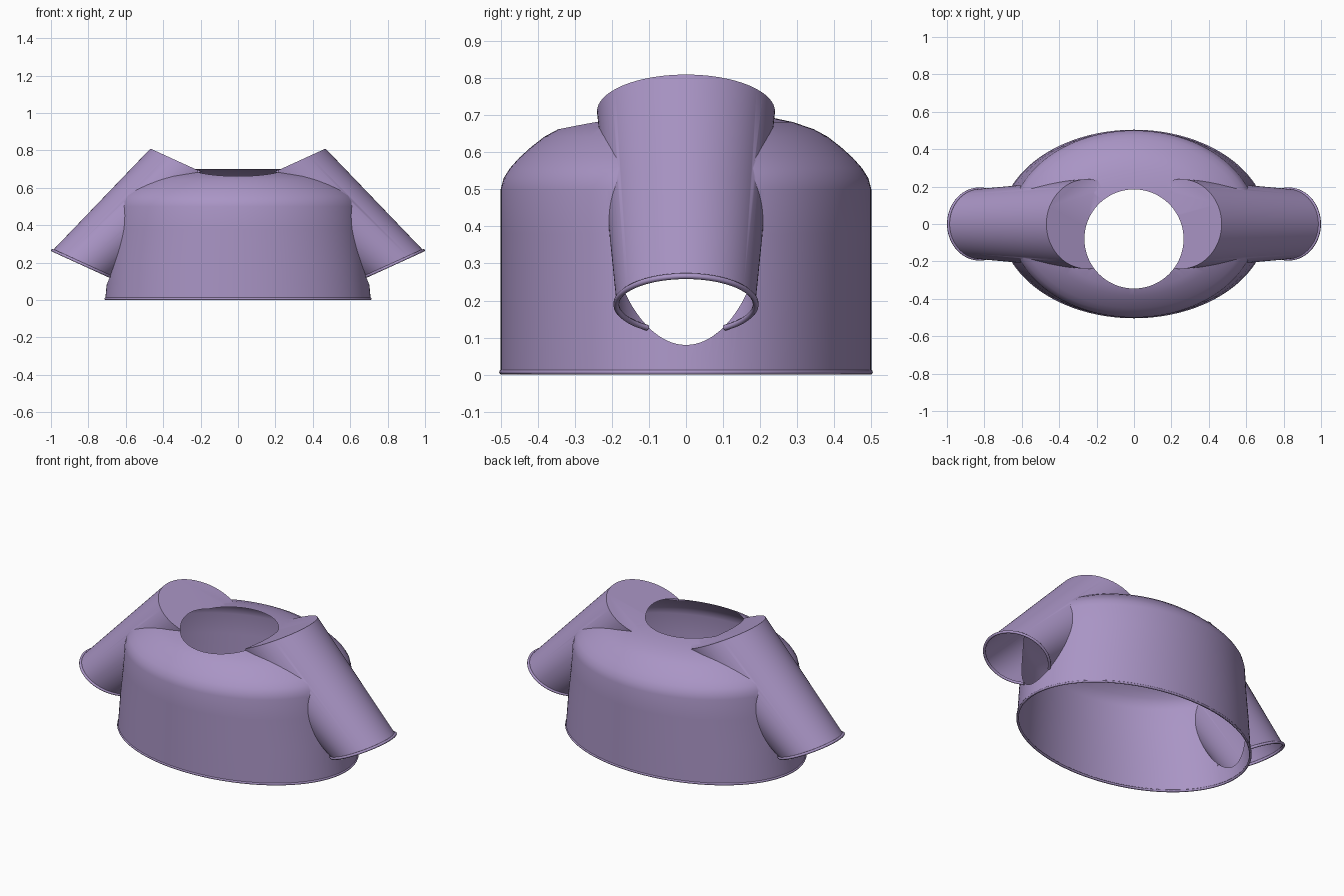
import bpy, bmesh, math
from mathutils import Vector

if "Cube" in bpy.data.objects:
    bpy.data.objects.remove(bpy.data.objects["Cube"])

fabric = bpy.data.materials.new("purple_fabric")
fabric.diffuse_color = (0.40, 0.30, 0.56, 1)
fabric.use_nodes = True
fabric.node_tree.nodes["Principled BSDF"].inputs["Base Color"].default_value = fabric.diffuse_color
SEG = 128

# body cross-sections: x half, y half, z
PROFILE = [(.71, .5, 0), (.692, .5, .2), (.67, .5, .38), (.66, .5, .5), (.653, .492, .53),
           (.637, .475, .557), (.605, .45, .585), (.56, .418, .614), (.51, .382, .642),
           (.465, .345, .662), (.39, .29, .681), (.31, .23, .694), (.2, .15, .705), (.08, .06, .71)]


def loft(name, rings, open_start=False, open_end=False, open_bands=()):
    """Closed solid through rings; material slot 1 marks faces removed later."""
    bm = bmesh.new()
    loops = [[bm.verts.new(p) for p in ring] for ring in rings]
    n = len(rings[0])
    for k, (a, b) in enumerate(zip(loops, loops[1:])):
        for i in range(n):
            j = (i + 1) % n
            f = bm.faces.new((a[i], a[j], b[j], b[i]))
            f.material_index = int(k in open_bands)
    bm.faces.new(loops[0][::-1]).material_index = int(open_start)
    bm.faces.new(loops[-1]).material_index = int(open_end)
    bmesh.ops.recalc_face_normals(bm, faces=bm.faces)
    me = bpy.data.meshes.new(name)
    bm.to_mesh(me)
    bm.free()
    me.materials.append(fabric)
    me.materials.append(fabric)
    ob = bpy.data.objects.new(name, me)
    bpy.context.collection.objects.link(ob)
    return ob


def angles(n):
    return [2 * math.pi * i / n for i in range(n)]


def ellipse(a, b, z, cy=0, n=SEG):
    return [Vector((a * math.cos(t), cy + b * math.sin(t), z)) for t in angles(n)]


def sleeve_ring(side, t, grow=0, n=96):
    """Tilted ring; t = 0 at the shoulder, 1 at the cuff."""
    cx, cz = .25 + .575 * t, .71 - .52 * t
    ru, rv = .24 - .058 * t + grow, .24 - .053 * t + grow
    return [Vector((side * (cx + ru * .91 * math.cos(a)), rv * math.sin(a),
                    cz + ru * .415 * math.cos(a))) for a in angles(n)]


def combine(target, tool, operation):
    m = target.modifiers.new("combine", 'BOOLEAN')
    m.object, m.operation, m.solver = tool, operation, 'EXACT'
    bpy.context.view_layer.objects.active = target
    bpy.ops.object.modifier_apply(modifier=m.name)
    bpy.data.objects.remove(tool)


def bead(name, points, radius, cyclic):
    """Thin rolled hem along a path."""
    cu = bpy.data.curves.new(name, 'CURVE')
    cu.dimensions, cu.bevel_depth, cu.bevel_resolution = '3D', radius, 2
    cu.use_fill_caps = True
    sp = cu.splines.new('POLY')
    sp.points.add(len(points) - 1)
    for p, co in zip(sp.points, points):
        p.co = (*co, 1)
    sp.use_cyclic_u = cyclic
    cu.materials.append(fabric)
    bpy.context.collection.objects.link(bpy.data.objects.new(name, cu))


# torso with domed shoulders
garment = loft("garment_body", [ellipse(*p) for p in PROFILE], open_start=True)

# sleeves run past the cuff so the armhole is cut low; the excess is removed
for side in (1, -1):
    tool = loft("sleeve", [sleeve_ring(side, t) for t in (0, 1, 1.3)],
                open_end=True, open_bands=(1,))
    combine(garment, tool, 'UNION')

# neck opening
neck = loft("neck_cutter", [ellipse(.265, .265, z, -.08) for z in (.25, 1)],
            True, True, (0,))
combine(garment, neck, 'DIFFERENCE')

# open the hem, cuffs and neck
bm = bmesh.new()
bm.from_mesh(garment.data)
bmesh.ops.delete(bm, geom=[f for f in bm.faces if f.material_index == 1], context='FACES')
bm.to_mesh(garment.data)
bm.free()
bpy.ops.object.select_all(action='DESELECT')
garment.select_set(True)
bpy.context.view_layer.objects.active = garment
bpy.ops.object.shade_smooth_by_angle(angle=math.radians(35))

# rolled hems at the waist and on the exposed part of each cuff
bead("waist_hem", ellipse(.707, .497, .007), .007, True)
for side, label in ((1, "right"), (-1, "left")):
    ring = sleeve_ring(side, 1, .001)
    ring = ring[48:] + ring[:49]
    shown = [p for p in ring
             if (p.x / (.71 - .1 * p.z)) ** 2 + (p.y / .5) ** 2 > 1]
    bead(label + "_cuff_hem", shown, .008, False)
